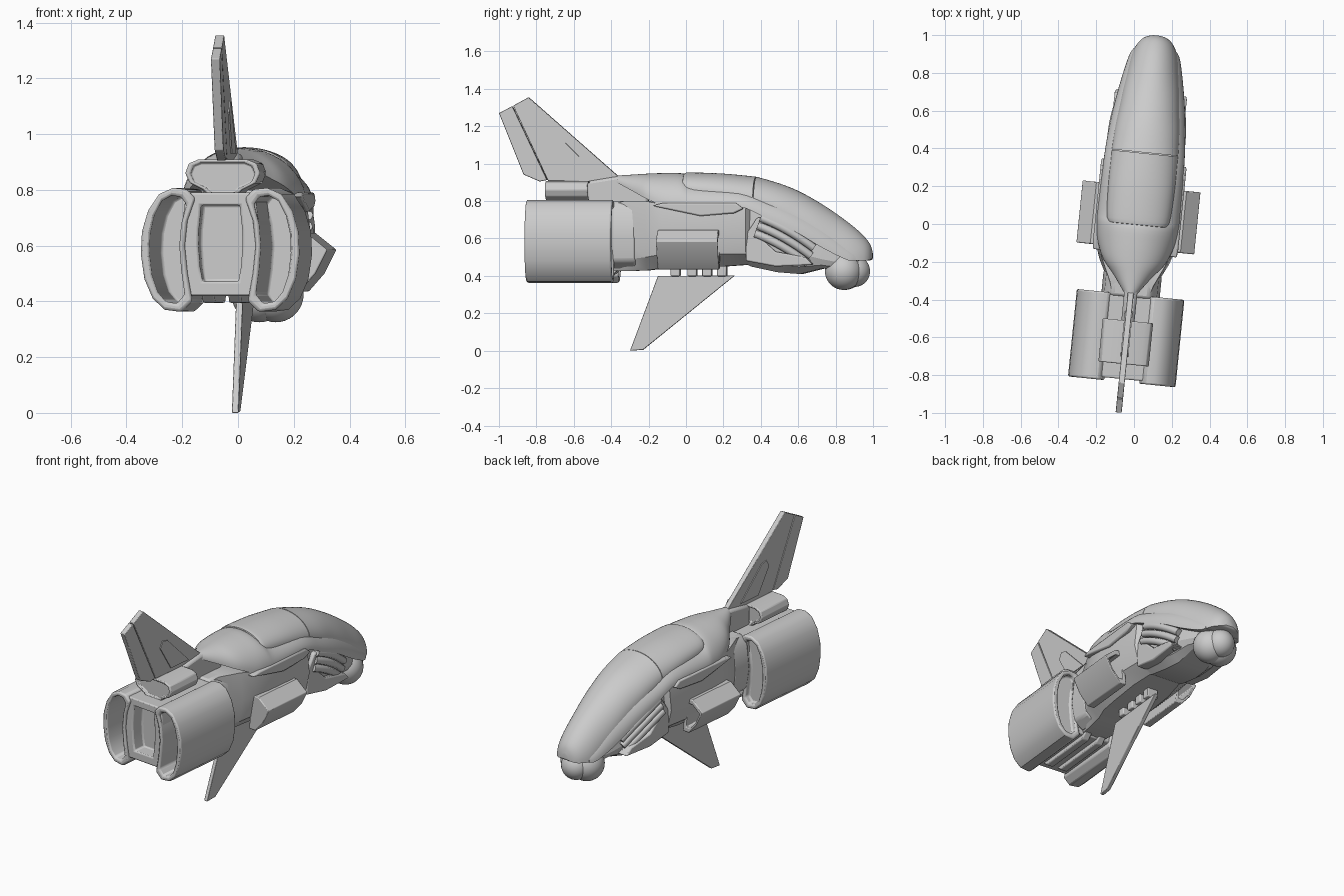
import bpy, bmesh, math
from mathutils import Matrix, Vector

if "Cube" in bpy.data.objects:
    bpy.data.objects.remove(bpy.data.objects["Cube"])

grey = bpy.data.materials.new("hull_grey")
grey.use_nodes = True
grey.diffuse_color = (0.6, 0.6, 0.6, 1)
grey.node_tree.nodes["Principled BSDF"].inputs["Base Color"].default_value = (0.6, 0.6, 0.6, 1)

YAW = math.radians(-5.8)   # the craft sits slightly turned about z


def finish(name, bm, bevel=0, mirror=False, angle=35):
    """Turn a bmesh into a placed, shaded object."""
    bmesh.ops.recalc_face_normals(bm, faces=bm.faces)
    mesh = bpy.data.meshes.new(name)
    bm.to_mesh(mesh)
    bm.free()
    mesh.materials.append(grey)
    ob = bpy.data.objects.new(name, mesh)
    bpy.context.collection.objects.link(ob)
    ob.location.x = 0.02
    ob.rotation_euler.z = YAW
    bpy.ops.object.select_all(action='DESELECT')
    ob.select_set(True)
    bpy.context.view_layer.objects.active = ob
    bpy.ops.object.shade_smooth_by_angle(angle=math.radians(angle))
    if mirror:
        ob.modifiers.new("mirror", 'MIRROR').use_mirror_merge = False
    if bevel:
        m = ob.modifiers.new("bevel", 'BEVEL')
        m.width, m.segments, m.limit_method = bevel, 2, 'ANGLE'
        m.angle_limit = math.radians(40)
    return ob


def loft(name, rings, **kw):
    """Skin a row of equal rings and cap both ends."""
    bm = bmesh.new()
    loops = [[bm.verts.new(p) for p in r] for r in rings]
    n = len(loops[0])
    for a, b in zip(loops, loops[1:]):
        for i in range(n):
            j = (i + 1) % n
            bm.faces.new((a[i], a[j], b[j], b[i]))
    bm.faces.new(loops[0])
    bm.faces.new(loops[-1])
    return finish(name, bm, **kw)


def plate(name, outline, x0, x1, **kw):
    """Side profile of (y, z) points extruded across x."""
    return loft(name, [[(x, y, z) for y, z in outline] for x in (x0, x1)], **kw)


def both(half):
    """Mirror half a cross-section into a closed one."""
    return half + [(-x, z) for x, z in reversed(half)]


def pod(name, outline, y0, y1, sx=1, sz=1, rear=0, front=0, **kw):
    """Cross-section of (x, z) points run along y, hollowed at its ends."""
    n = len(outline)
    cx = (min(p[0] for p in outline) + max(p[0] for p in outline)) / 2
    cz = sum(p[1] for p in outline) / n

    def ring(y, inner=False):
        a, b = (sx, sz) if inner else (1, 1)
        return [(cx + (x - cx) * a, y, cz + (z - cz) * b) for x, z in outline]
    rings = [ring(y0), ring(y1)]
    if rear:
        rings = [ring(y0 + rear, True), ring(y0, True)] + rings
    if front:
        rings += [ring(y1, True), ring(y1 - front, True)]
    return loft(name, rings, **kw)


def smooth_rows(rows, steps=4):
    """Catmull-Rom resampling of a table of stations."""
    out = []
    for i in range(len(rows) - 1):
        p = [Vector(rows[max(0, min(len(rows) - 1, i + k))]) for k in (-1, 0, 1, 2)]
        for s in range(steps):
            t = s / steps
            out.append(p[1] + 0.5 * t * ((p[2] - p[0])
                       + t * (2 * p[0] - 5 * p[1] + 4 * p[2] - p[3])
                       + t * t * (3 * (p[1] - p[2]) + p[3] - p[0])))
    return out + [Vector(rows[-1])]


def arch(row, n=24, shift=0):
    """Half-ellipse section from (y, half width, edge z, top z)."""
    y, w, z0, z1 = row
    return [(w * math.cos(math.pi * i / n), y + shift,
             z0 + (z1 - z0) * math.sin(math.pi * i / n)) for i in range(n + 1)]


# upper hull shell, kept a little below the canopy
shell = [(-.39, .02, .91, .935), (-.28, .1, .855, .942), (-.2, .165, .815, .947),
         (-.1, .205, .775, .95), (-.01, .218, .772, .946), (.06, .22, .772, .912),
         (.3, .215, .772, .89), (.45, .207, .71, .85), (.6, .191, .64, .79),
         (.75, .166, .55, .71), (.88, .137, .485, .6), (.925, .115, .48, .56)]
loft("upper_hull", [arch(r) for r in smooth_rows(shell)])

# canopy in two panels with a seam between them
canopy = [(-.005, .14, .885, .948), (.02, .166, .865, .953), (.2, .177, .842, .947),
          (.38, .177, .805, .93), (.5, .171, .755, .895), (.6, .161, .7, .856),
          (.7, .151, .635, .802), (.8, .139, .55, .738), (.9, .121, .487, .664),
          (.96, .092, .483, .608), (.99, .06, .485, .567), (1.003, .02, .495, .525)]
split = 3
loft("canopy_rear", [arch(r, shift=-.004 if r[0] > .379 else 0)
                     for r in smooth_rows(canopy[:split + 1])])
loft("canopy_front", [arch(r) for r in smooth_rows(canopy[split:])])

# angular lower body: y, half width, top, middle, bottom, keel half width
body = [(-.4, .1, .78, .6, .43, .07), (-.32, .125, .8, .6, .425, .08),
        (-.2, .185, .8, .63, .43, .09), (-.12, .212, .785, .65, .44, .11),
        (0, .224, .78, .66, .44, .12), (.2, .222, .78, .64, .45, .12),
        (.34, .208, .775, .62, .46, .1), (.36, .18, .76, .6, .45, .1),
        (.5, .172, .7, .54, .42, .1), (.62, .155, .64, .52, .41, .09),
        (.74, .13, .57, .49, .44, .08), (.84, .1, .5, .47, .43, .06)]
loft("lower_body", [[(x, y, z) for x, z in both([
    (w * .92, zt), (w, zm), (w * .88, zb + (zm - zb) * .35), (k, zb)])]
    for y, w, zt, zm, zb, k in body], angle=20)

# shoulder strips along the hull edge
plate("shoulder_strip", [(-.16, .775), (-.1, .79), (.29, .79), (.33, .76), (.28, .735),
                         (.1, .72), (-.02, .745)], .17, .227, mirror=True, bevel=.008)

# curved cheek ribs and frame beside the nose
for i in range(3):
    cu = bpy.data.curves.new("cheek_rib", 'CURVE')
    cu.dimensions, cu.bevel_depth, cu.bevel_resolution = '3D', .022, 2
    cu.use_fill_caps = True
    cu.materials.append(grey)
    for side in (-1, 1):
        sp = cu.splines.new('POLY')
        sp.points.add(8)
        for k, p in enumerate(sp.points):
            t = k / 8
            p.co = (side * (.186 - .04 * t + .012 * math.sin(math.pi * t)),
                    .42 + .28 * t - .015 * i,
                    .71 - .042 * i - .1 * t - .06 * t * t, 1)
    rib = bpy.data.objects.new("cheek_rib", cu)
    rib.location.x, rib.rotation_euler.z = .02, YAW
    bpy.context.collection.objects.link(rib)
plate("cheek_frame", [(.34, .48), (.34, .62), (.4, .71), (.46, .72), (.4, .62),
                      (.5, .53), (.66, .5), (.7, .46), (.5, .45)],
      .11, .192, mirror=True, bevel=.008)

# chin sensor cluster
for name, x, y, r in (("chin_ball_side", .03, .85, .1), ("chin_ball_front", 0, .905, .084)):
    bm = bmesh.new()
    bmesh.ops.create_uvsphere(bm, u_segments=32, v_segments=18, radius=r,
                              matrix=Matrix.Translation((x, y, .425)))
    finish(name, bm, mirror=x > 0, angle=60)

# engine pods: kidney-shaped ducts
kidney = [(.09, .77), (.12, .802), (.17, .807), (.22, .785), (.26, .725), (.282, .65),
          (.286, .57), (.273, .48), (.243, .41), (.2, .37), (.14, .362), (.1, .4),
          (.118, .5), (.128, .6), (.118, .69)]
pod("engine_pod", kidney, -.84, -.375, .68, .87, rear=.41, front=.035,
    mirror=True, bevel=.01)

# engine core with its recessed nozzle, and the neck joining it to the hull
core = both([(.125, .79), (.13, .74), (.14, .67), (.142, .6), (.132, .49), (.115, .42)])
pod("engine_core", core, -.825, -.385, .56, .74, rear=.08, bevel=.008)
collar = both([(.1, .8), (.14, .75), (.155, .6), (.135, .48), (.08, .44)])
pod("neck_collar", collar, -.39, -.255, bevel=.015)
plate("engine_keel", [(-.8, .43), (-.36, .43), (-.4, .395), (-.76, .395)],
      .025, .07, mirror=True, bevel=.006)

# housing on top of the engines and the spine under the fin
housing = both([(.09, .908), (.122, .895), (.135, .86), (.12, .825), (.07, .8), (.05, .78)])
pod("top_housing", housing, -.745, -.515, .86, .82, rear=.015, front=.04, bevel=.008)
plate("spine", [(-.53, .78), (-.53, .905), (-.38, .93), (-.2, .92), (-.2, .78)],
      -.035, .035, bevel=.015)

# tail fin, separate rudder strip and raised panel
plate("tail_fin", [(-.928, 1.31), (-.845, 1.355), (-.36, .93), (-.52, .905), (-.74, .908)],
      -.016, .016, bevel=.003)
plate("rudder", [(-1.004, 1.27), (-.932, 1.308), (-.745, .913), (-.785, .905), (-.872, .942)],
      -.016, .016, bevel=.003)
plate("fin_panel", [(-.706, 1.08), (-.685, 1.118), (-.645, 1.11), (-.465, .93), (-.615, .93)],
      .014, .021, mirror=True)

# ventral fin on small pylons
plate("ventral_fin", [(-.15, .4), (.262, .402), (-.23, .005), (-.3, 0)], -.012, .012, bevel=.003)
for y in (-.055, .035, .115, .195):
    plate("fin_pylon", [(y - .025, .398), (y + .025, .398), (y + .025, .46), (y - .025, .46)],
          -.035, .035, bevel=.006)

# side intake boxes
intake = [(.19, .645), (.24, .645), (.315, .585), (.272, .5), (.215, .435), (.17, .435)]
pod("side_intake", intake, -.13, .2, .68, .7, front=.14, mirror=True, bevel=.005)
